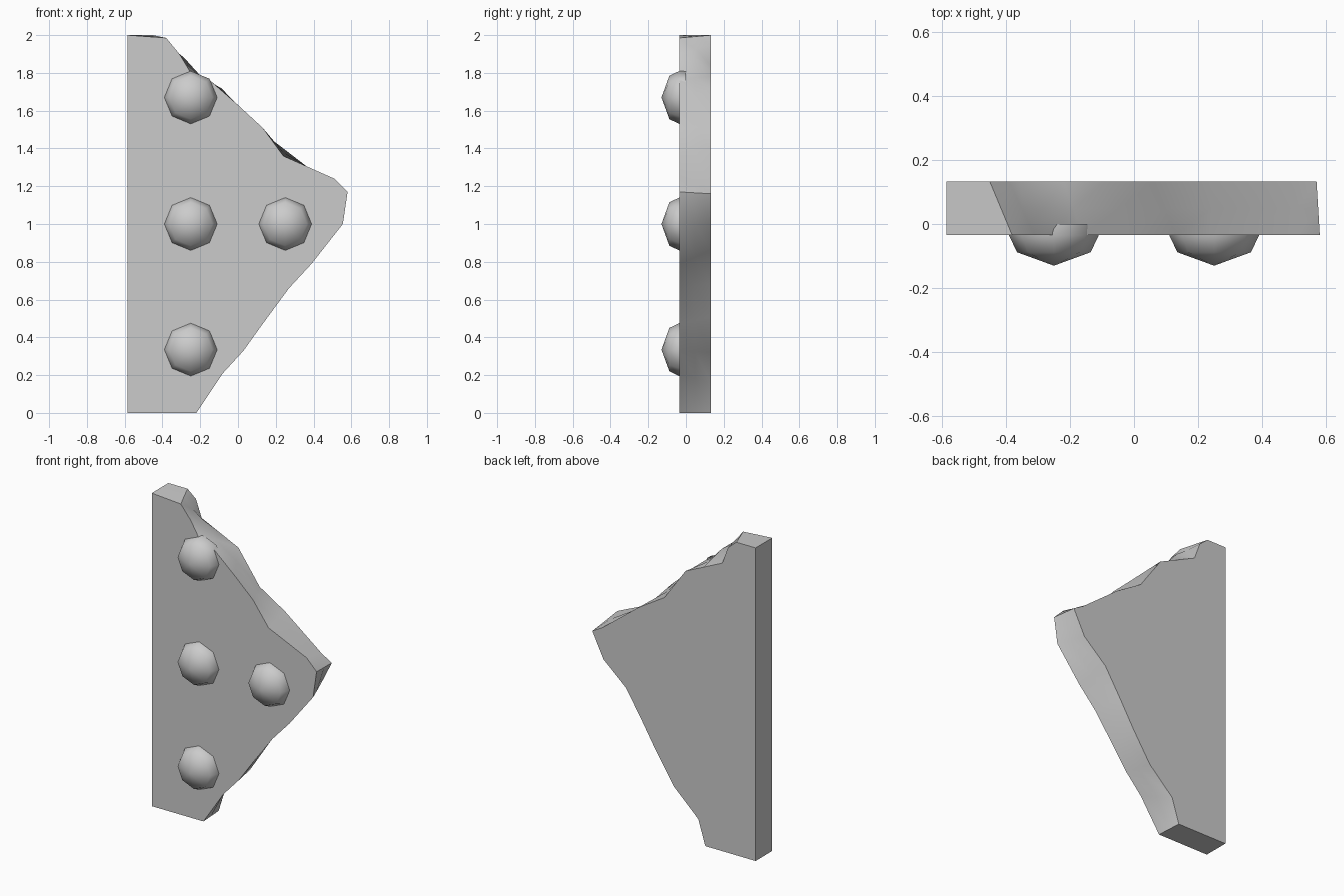
import bpy, bmesh, math

if "Cube" in bpy.data.objects:
    bpy.data.objects.remove(bpy.data.objects["Cube"])

Y_FRONT, Y_BACK = -0.035, 0.133

# Broken edge stations, top to bottom: front x, z, back x, z
EDGE = [
    (-.38, 1.985, -.45, 2.0), (-.31, 1.90, -.39, 1.95), (-.25, 1.80, -.35, 1.84),
    (-.16, 1.77, -.22, 1.78), (0, 1.63, -.09, 1.72), (.13, 1.51, .06, 1.51),
    (.24, 1.36, .24, 1.40), (.51, 1.24, .50, 1.20), (.58, 1.17, .57, 1.16),
    (.555, 1.0, .49, 1.0), (.39, .79, .33, .86), (.27, .66, .22, .685),
    (.13, .47, .115, .51), (.03, .33, -.01, .32), (-.08, .21, -.18, .16),
    (-.22, 0, -.23, 0),
]
CORNERS = [(-.585, 0, -.585, 0), (-.585, 2, -.585, 2)]
BUMPS = {2: (-.285, 1.88)}  # ridge halfway through the thickness


def finish(bm, name, angle):
    bmesh.ops.recalc_face_normals(bm, faces=bm.faces)
    mesh = bpy.data.meshes.new(name)
    bm.to_mesh(mesh)
    bm.free()
    obj = bpy.data.objects.new(name, mesh)
    bpy.context.collection.objects.link(obj)
    bpy.ops.object.select_all(action='DESELECT')
    obj.select_set(True)
    bpy.context.view_layer.objects.active = obj
    bpy.ops.object.shade_smooth_by_angle(angle=math.radians(angle))
    return obj


def bridge(bm, a, b):
    for i in range(len(a)):
        j = (i + 1) % len(a)
        bm.faces.new((a[i], a[j], b[j], b[i]))


# Plate with one straight side and a ragged broken edge
bm = bmesh.new()
front, middle, back = [], [], []
for i, (fx, fz, bx, bz) in enumerate(EDGE + CORNERS):
    mx, mz = BUMPS.get(i, ((fx + bx) / 2, (fz + bz) / 2))
    front.append(bm.verts.new((fx, Y_FRONT, fz)))
    middle.append(bm.verts.new((mx, (Y_FRONT + Y_BACK) / 2, mz)))
    back.append(bm.verts.new((bx, Y_BACK, bz)))
bridge(bm, front, middle)
bridge(bm, middle, back)
bm.faces.new(front)
bm.faces.new(back)
finish(bm, "broken_plate", 40)


# Eight-sided domed rivet
def rivet(name, x, z):
    bm = bmesh.new()
    rings = []
    for r, y in ((.14, 0), (.14, Y_FRONT), (.115, -.088)):
        rings.append([bm.verts.new((x + r * math.cos(k * math.pi / 4), y,
                                    z + r * math.sin(k * math.pi / 4)))
                      for k in range(8)])
    bridge(bm, rings[0], rings[1])
    bridge(bm, rings[1], rings[2])
    tip = bm.verts.new((x, -.13, z))
    for k in range(8):
        bm.faces.new((rings[2][k], rings[2][(k + 1) % 8], tip))
    bm.faces.new(rings[0])
    finish(bm, name, 75)


for n, (x, z) in enumerate([(-.25, 1.67), (-.25, 1.0), (-.25, .335), (.25, 1.0)]):
    rivet(f"rivet_{n + 1}", x, z)
